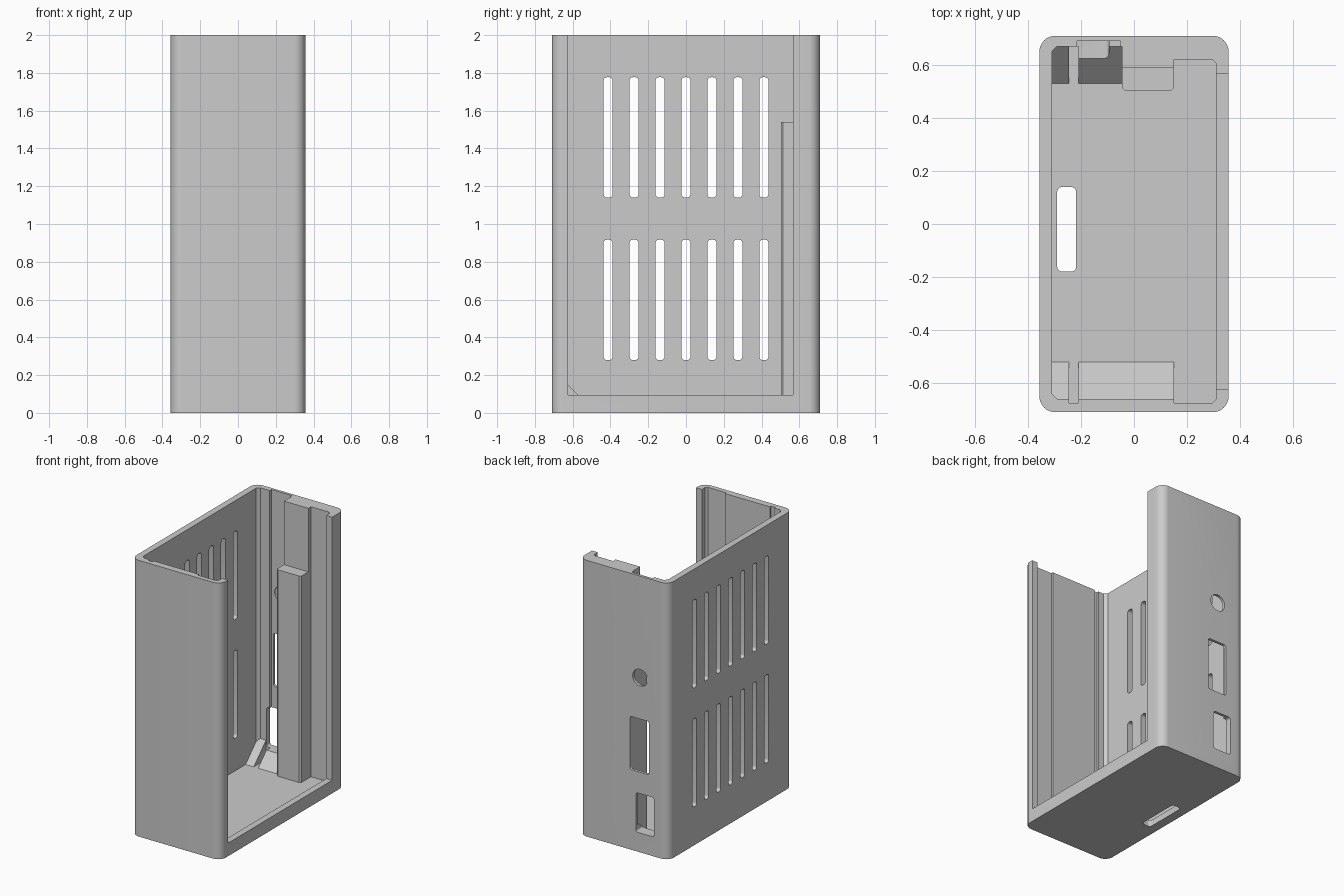
import bpy, bmesh, math

cube = bpy.data.objects.get("Cube")
if cube:
    bpy.data.objects.remove(cube, do_unlink=True)

grey = bpy.data.materials.new("light_grey")
grey.use_nodes = True
grey.diffuse_color = (0.6, 0.6, 0.6, 1)
grey.node_tree.nodes["Principled BSDF"].inputs["Base Color"].default_value = (0.6, 0.6, 0.6, 1)

AXES = {"x": lambda a, b, t: (t, a, b),
        "y": lambda a, b, t: (a, t, b),
        "z": lambda a, b, t: (a, b, t)}


def rounded(a0, a1, b0, b1, r, steps=8):
    """Outline of a rectangle with rounded corners."""
    corners = [(a1 - r, b1 - r), (a0 + r, b1 - r), (a0 + r, b0 + r), (a1 - r, b0 + r)]
    return [(ca + r * math.cos(t), cb + r * math.sin(t))
            for q, (ca, cb) in enumerate(corners)
            for t in [(q + s / steps) * math.pi / 2 for s in range(steps + 1)]]


def prism(name, outline, axis, lo, hi):
    """Extrude a closed outline along an axis."""
    bm = bmesh.new()
    verts = [bm.verts.new(AXES[axis](a, b, lo)) for a, b in outline]
    base = bm.faces.new(verts)
    top = bmesh.ops.extrude_face_region(bm, geom=[base])["geom"]
    shift = AXES[axis](0, 0, hi - lo)
    bmesh.ops.translate(bm, vec=shift, verts=[v for v in top if isinstance(v, bmesh.types.BMVert)])
    bmesh.ops.recalc_face_normals(bm, faces=bm.faces)
    mesh = bpy.data.meshes.new(name)
    bm.to_mesh(mesh)
    bm.free()
    mesh.materials.append(grey)
    obj = bpy.data.objects.new(name, mesh)
    bpy.context.collection.objects.link(obj)
    return obj


def box(name, x0, x1, y0, y1, z0, z1):
    return prism(name, [(x0, y0), (x1, y0), (x1, y1), (x0, y1)], "z", z0, z1)


def cut(target, cutter, keep=False):
    cutter.hide_render = True
    mod = target.modifiers.new("cut", "BOOLEAN")
    mod.operation, mod.solver, mod.object = "DIFFERENCE", "EXACT", cutter
    bpy.context.view_layer.objects.active = target
    bpy.ops.object.modifier_apply(modifier=mod.name)
    if not keep:
        bpy.data.objects.remove(cutter, do_unlink=True)


FLOOR, LIP = 0.045, 0.095
GAP = (-0.245, -0.21)        # circuit board slot
RAIL = (-0.045, 0.15)        # thick band of the back wall

# Outer shell, hollowed with a stepped cavity and an open left side
shell = prism("case_shell", rounded(-0.357, 0.357, -0.71, 0.71, 0.06), "z", 0, 2)
cavity = [(-0.31, -0.64), (-0.29, -0.66), (GAP[0], -0.66), (GAP[0], -0.675), (GAP[1], -0.675),
          (GAP[1], -0.66), (RAIL[1], -0.66), (RAIL[1], -0.675), (0.295, -0.675), (0.31, -0.66),
          (0.31, 0.605), (0.295, 0.62), (RAIL[1], 0.62), (RAIL[1], 0.59), (RAIL[0], 0.59),
          (RAIL[0], 0.67), (-0.29, 0.67), (-0.31, 0.65)]
cut(shell, prism("cavity", cavity, "z", FLOOR, 2.2))
cut(shell, box("mouth", 0.25, 0.6, -0.625, 0.567, LIP, 2.2))
cut(shell, box("thin_wall_pocket", -0.215, -0.05, 0.63, 0.69, 0.185, 2.2))

# Vent slots in the right wall
for z0, z1 in [(0.28, 0.917), (1.14, 1.777)]:
    for i in range(-3, 4):
        y = i * 0.1375
        cut(shell, prism("vent", rounded(y - 0.024, y + 0.024, z0, z1, 0.018, 4), "x", -0.5, -0.27))

# Floor slot, round button hole and upper port
cut(shell, prism("floor_slot", rounded(-0.29, -0.218, -0.18, 0.14, 0.02, 4), "z", -0.1, 0.1))
cut(shell, prism("button_hole", rounded(-0.19, -0.07, 1.205, 1.325, 0.06), "y", 0.62, 0.8))
cut(shell, prism("upper_port", rounded(-0.2, -0.048, 0.58, 0.965, 0.015, 4), "y", 0.62, 0.8))

# Sloped gussets between floor and walls, split by the board slot
parts = [shell]
back_gussets = []
for side, wall, spans in [("front", -0.66, [(-0.31, GAP[0]), (GAP[1], RAIL[1])]),
                          ("back", 0.67, [(-0.31, GAP[0]), (GAP[1], RAIL[0])])]:
    inner = wall - math.copysign(0.14, wall)
    for n, (x0, x1) in enumerate(spans):
        slope = [(inner, FLOOR), (wall, FLOOR), (wall, FLOOR + 0.14)]
        gusset = prism(f"{side}_gusset_{n + 1}", slope, "x", x0, x1)
        parts.append(gusset)
        if side == "back":
            back_gussets.append(gusset)

# Lower port passes through the wall and the back gussets
port = prism("lower_port", rounded(-0.24, -0.095, 0.14, 0.425, 0.015, 4), "y", 0.5, 0.8)
for target in [shell] + back_gussets:
    cut(target, port, keep=True)
bpy.data.objects.remove(port, do_unlink=True)

# Tall guide rail standing against the back wall
rail_outline = [(RAIL[0], 0.59), (RAIL[0], 0.513), (-0.033, 0.502), (0.138, 0.502),
                (RAIL[1], 0.513), (RAIL[1], 0.59)]
parts.append(prism("guide_rail", rail_outline, "z", FLOOR, 1.54))

bpy.ops.object.select_all(action="DESELECT")
for part in parts:
    part.select_set(True)
bpy.context.view_layer.objects.active = shell
bpy.ops.object.shade_smooth_by_angle(angle=math.radians(30))
